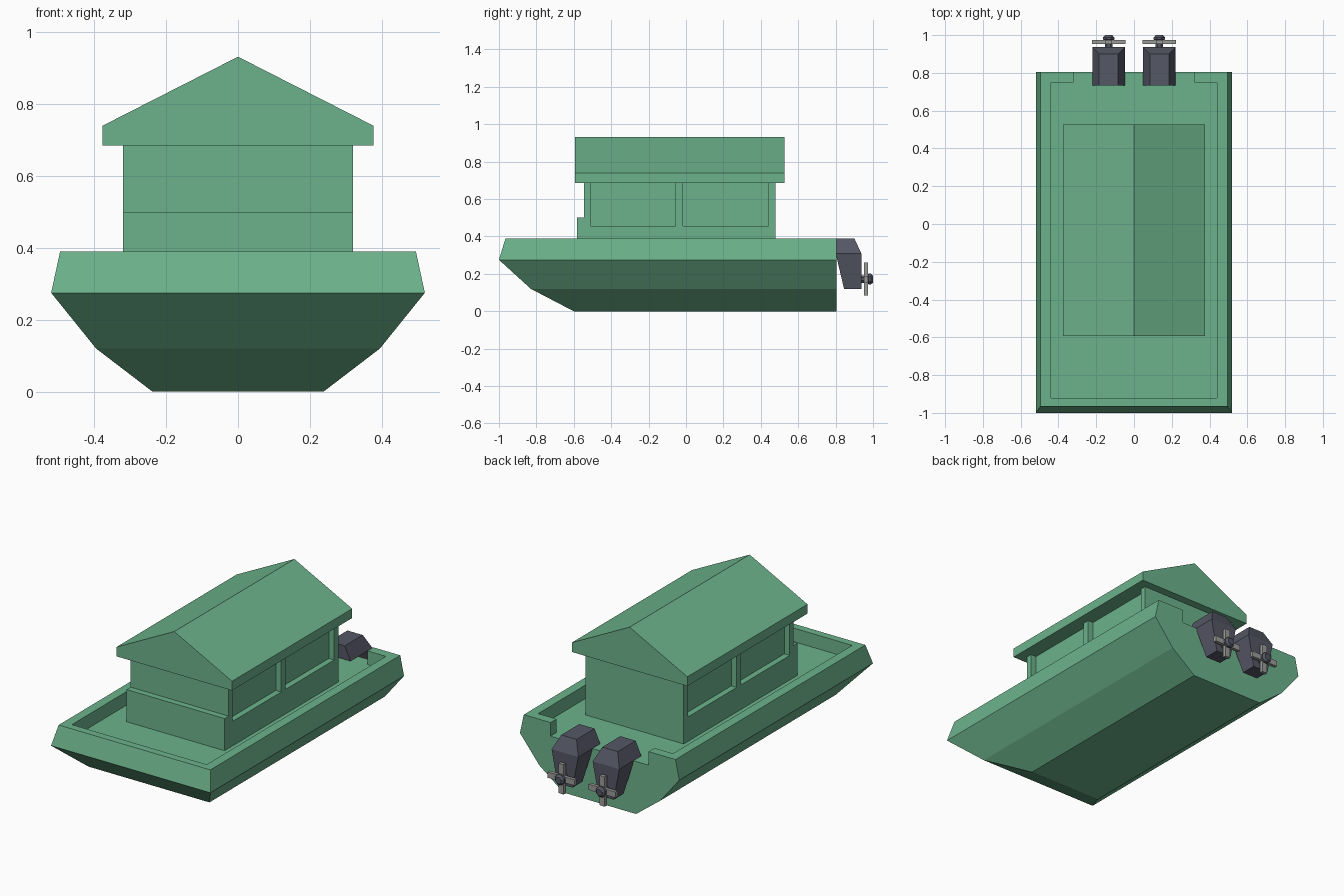
import bpy, bmesh, math
from mathutils import Matrix

if "Cube" in bpy.data.objects:
    bpy.data.objects.remove(bpy.data.objects["Cube"])


def material(name, rgb):
    m = bpy.data.materials.new(name)
    m.diffuse_color = (*rgb, 1)
    m.use_nodes = True
    m.node_tree.nodes["Principled BSDF"].inputs["Base Color"].default_value = m.diffuse_color
    return m


GREEN = material("green_paint", (0.15, 0.45, 0.26))
DARK = material("dark_metal", (0.09, 0.095, 0.13))
GREY = material("blade_grey", (0.33, 0.33, 0.32))


def finish(name, bm, mat):
    bmesh.ops.recalc_face_normals(bm, faces=bm.faces)
    me = bpy.data.meshes.new(name)
    bm.to_mesh(me)
    bm.free()
    ob = bpy.data.objects.new(name, me)
    bpy.context.collection.objects.link(ob)
    if mat:
        me.materials.append(mat)
    return ob


def loft(name, rings, mat):
    """Skin a stack of equal-length point rings and cap both ends."""
    bm = bmesh.new()
    vs = [[bm.verts.new(p) for p in r] for r in rings]
    n = len(vs[0])
    for a, b in zip(vs, vs[1:]):
        for i in range(n):
            j = (i + 1) % n
            bm.faces.new((a[i], a[j], b[j], b[i]))
    bm.faces.new(vs[0])
    bm.faces.new(vs[-1])
    return finish(name, bm, mat)


def rect(x0, x1, y0, y1, z):
    return [(x0, y0, z), (x1, y0, z), (x1, y1, z), (x0, y1, z)]


def box(name, x0, x1, y0, y1, z0, z1, mat):
    return loft(name, [rect(x0, x1, y0, y1, z0), rect(x0, x1, y0, y1, z1)], mat)


# hull: stacked rectangles with a raked bow and flat transom
STERN = 0.805
hull = loft("hull", [rect(-w, w, bow, STERN, z) for w, bow, z in (
    (0.238, -0.60, 0), (0.395, -0.83, 0.12),
    (0.52, -1.0, 0.275), (0.495, -0.965, 0.39))], GREEN)

# sunken deck with an open notch in the stern rail
FLOOR = 0.31
outline = [(-0.44, -0.92), (0.44, -0.92), (0.44, 0.75), (0.32, 0.75),
           (0.32, 0.9), (-0.32, 0.9), (-0.32, 0.75), (-0.44, 0.75)]
cutter = loft("deck_cutter", [[(x, y, z) for x, y in outline] for z in (FLOOR, 0.6)], None)
cutter.hide_render = True
mod = hull.modifiers.new("deck", 'BOOLEAN')
mod.operation = 'DIFFERENCE'
mod.solver = 'EXACT'
mod.object = cutter
bpy.context.view_layer.objects.active = hull
bpy.ops.object.modifier_apply(modifier=mod.name)
bpy.data.objects.remove(cutter)

# cabin: core, lower walls with front ledge, window posts
EAVE, SILL = 0.685, 0.455
box("cabin_core", -0.285, 0.285, -0.545, 0.478, FLOOR, EAVE, GREEN)
box("cabin_front_ledge", -0.32, 0.32, -0.582, -0.545, FLOOR, 0.50, GREEN)
for side, s in (("left", -1), ("right", 1)):
    x0, x1 = sorted((s * 0.285, s * 0.32))
    box(f"{side}_lower_wall", x0, x1, -0.545, 0.478, FLOOR, SILL, GREEN)
    for i, (y0, y1) in enumerate(((-0.545, -0.51), (-0.055, -0.015), (0.44, 0.478))):
        box(f"{side}_window_post_{i + 1}", x0, x1, y0, y1, SILL, EAVE, GREEN)

# gabled roof
gable = [(-0.377, EAVE), (0.377, EAVE), (0.377, 0.74), (0, 0.932), (-0.377, 0.74)]
loft("roof", [[(x, y, z) for x, z in gable] for y in (-0.594, 0.526)], GREEN)


def disc(cx, r, y, z, n=8):
    return [(cx + r * math.cos(math.tau * (i + 0.5) / n), y,
             z + r * math.sin(math.tau * (i + 0.5) / n)) for i in range(n)]


# twin outboard motors
for side, cx in (("left", -0.134), ("right", 0.134)):
    loft(f"{side}_motor_cowl", [rect(cx - 0.087, cx + 0.087, 0.732, 0.937, FLOOR),
                                rect(cx - 0.05, cx + 0.05, 0.732, 0.90, 0.39)], DARK)
    loft(f"{side}_motor_leg", [rect(cx - 0.05, cx + 0.05, 0.845, 0.937, 0.12),
                               rect(cx - 0.087, cx + 0.087, 0.80, 0.937, FLOOR)], DARK)
    # propeller hub and four flat blades
    pz = 0.172
    loft(f"{side}_propeller_hub", [disc(cx, r, y, pz) for r, y in (
        (0.022, 0.93), (0.022, 0.972), (0.032, 0.976), (0.032, 0.988), (0.02, 1.0))], DARK)
    for k in range(4):
        blade = box(f"{side}_propeller_blade_{k + 1}", -0.017, 0.017,
                    -0.01, 0.01, 0.015, 0.088, GREY)
        blade.data.transform(Matrix.Translation((cx, 0.963, pz))
                             @ Matrix.Rotation(k * math.pi / 2, 4, 'Y'))
